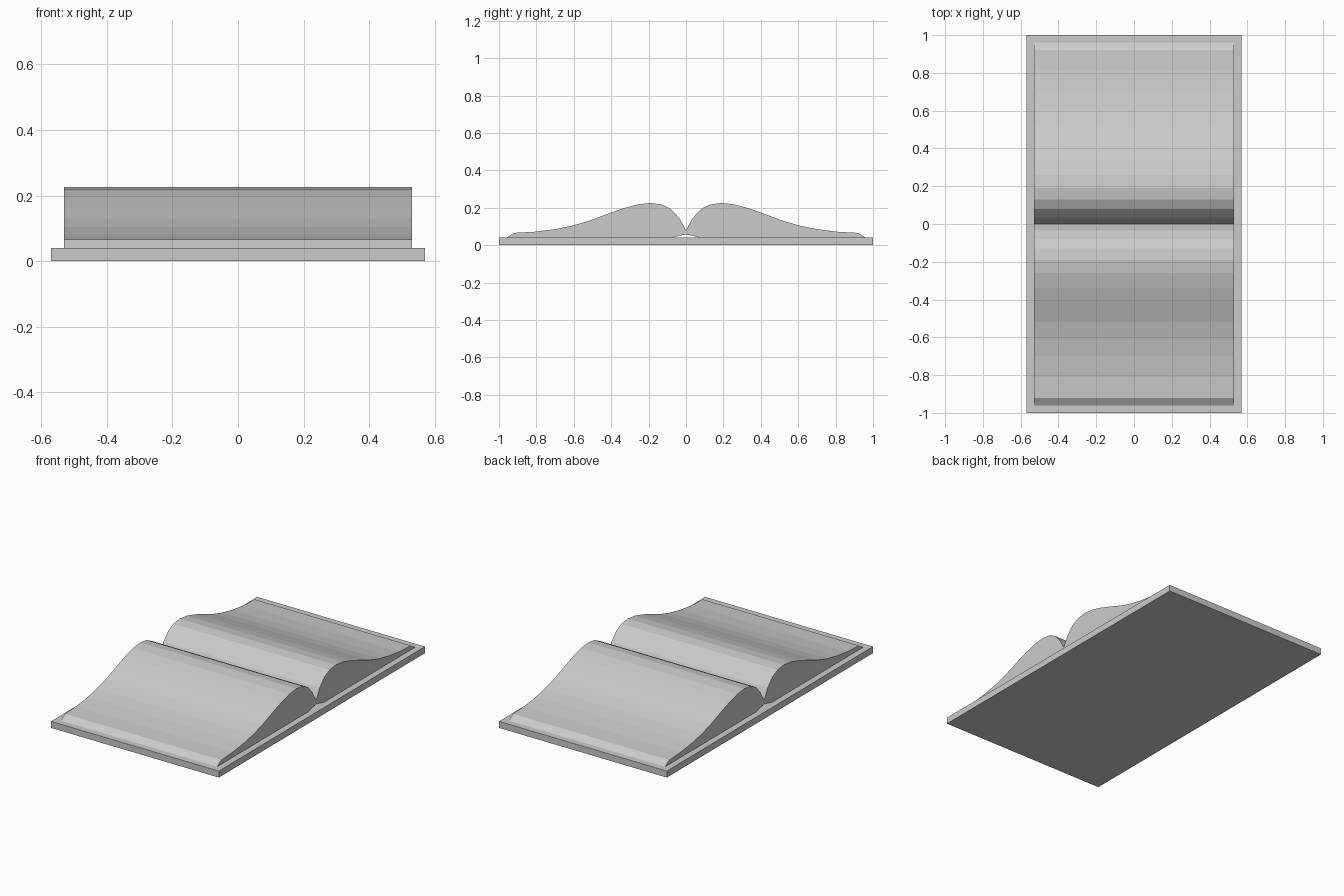
import bpy, bmesh

if "Cube" in bpy.data.objects:
    bpy.data.objects.remove(bpy.data.objects["Cube"])


def extrude_x(name, profile, half_width):
    """Closed solid from a (y, z) outline, extruded symmetrically along x."""
    bm = bmesh.new()
    face = bm.faces.new([bm.verts.new((-half_width, y, z)) for y, z in profile])
    ext = bmesh.ops.extrude_face_region(bm, geom=[face], use_keep_orig=True)
    verts = [g for g in ext["geom"] if isinstance(g, bmesh.types.BMVert)]
    bmesh.ops.translate(bm, verts=verts, vec=(2 * half_width, 0, 0))
    bmesh.ops.recalc_face_normals(bm, faces=bm.faces)
    mesh = bpy.data.meshes.new(name)
    bm.to_mesh(mesh)
    bm.free()
    obj = bpy.data.objects.new(name, mesh)
    bpy.context.collection.objects.link(obj)
    return obj


def mirrored(half):
    """Mirror an outline whose first point lies on y = 0."""
    return [(-y, z) for y, z in reversed(half[1:])] + half


# Flat open cover
extrude_x("cover", [(-1, 0), (1, 0), (1, 0.04), (-1, 0.04)], 0.57)

# Open pages: curled top outline with a valley at the spine
top = [(0, 0.08), (0.035, 0.145), (0.08, 0.193), (0.13, 0.218), (0.19, 0.226),
       (0.26, 0.218), (0.34, 0.196), (0.43, 0.164), (0.52, 0.13), (0.61, 0.104),
       (0.70, 0.086), (0.81, 0.072), (0.92, 0.066), (0.96, 0.04)]
# Underside with a shallow hollow arch beneath the spine
under = [(0, 0.057), (0.035, 0.051), (0.075, 0.04)]
extrude_x("pages", mirrored(top) + mirrored(under)[::-1], 0.53)
